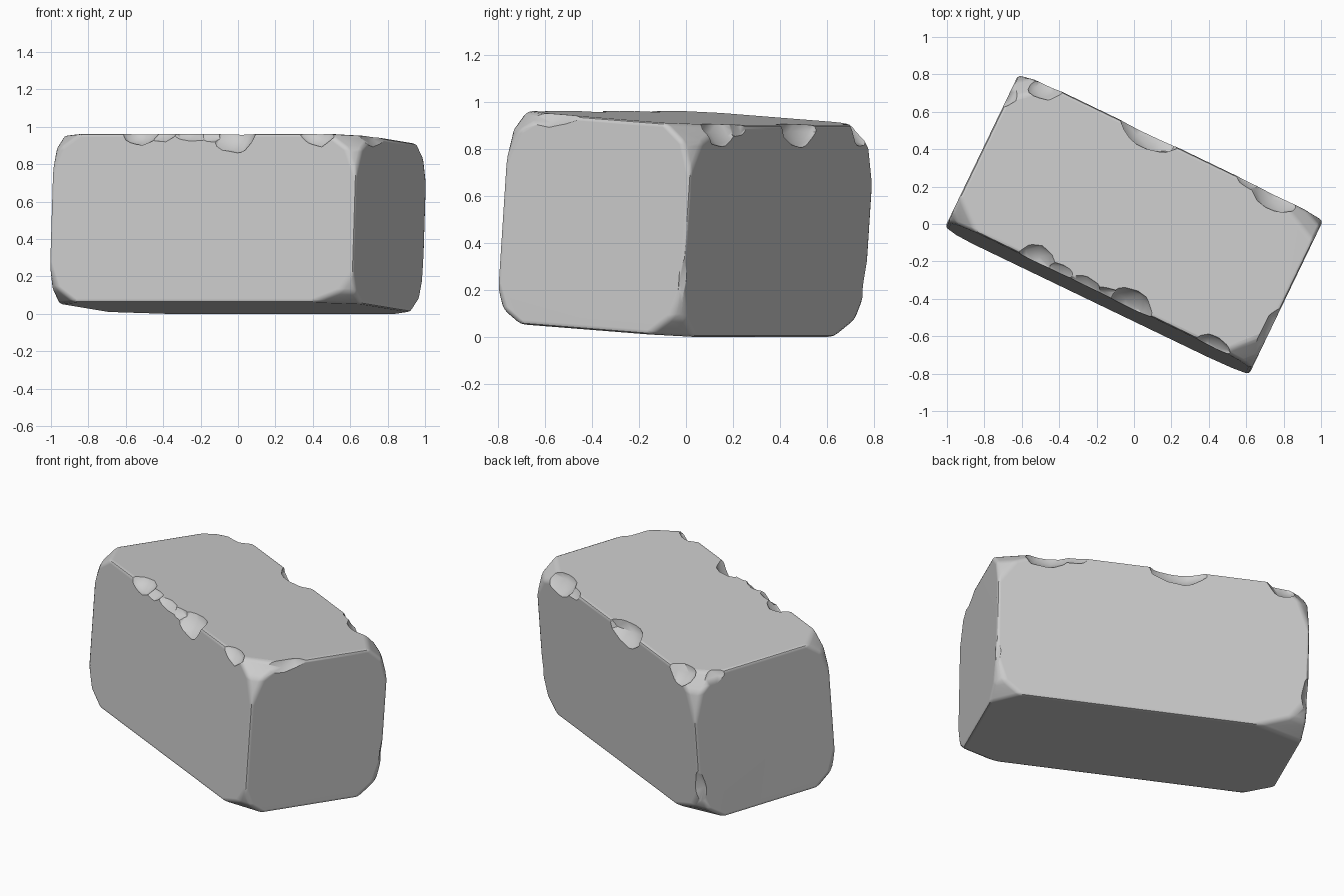
import bpy, bmesh, math, random
from mathutils import Vector, Matrix

random.seed(4)
if "Cube" in bpy.data.objects:
    bpy.data.objects.remove(bpy.data.objects["Cube"])

HALF = Vector((0.903, 0.44, 0.4525))
PLACE = (Matrix.Rotation(math.radians(-25.7), 4, 'Z')
         @ Matrix.Rotation(math.radians(-4.1), 4, 'X'))

stone = bpy.data.materials.new("grey stone")
stone.use_nodes = True
stone.diffuse_color = (0.6, 0.6, 0.6, 1)
stone.node_tree.nodes["Principled BSDF"].inputs["Base Color"].default_value = (0.6, 0.6, 0.6, 1)


def make_object(name, bm):
    mesh = bpy.data.meshes.new(name)
    bm.to_mesh(mesh)
    bm.free()
    mesh.materials.append(stone)
    ob = bpy.data.objects.new(name, mesh)
    bpy.context.collection.objects.link(ob)
    return ob


def cut_corner(bm, signs, lengths):
    """Slice one corner off along a plane meeting its three edges."""
    normal = Vector([s / d for s, d in zip(signs, lengths)])
    point = Vector([s * h for s, h in zip(signs, HALF)])
    point.x -= signs[0] * lengths[0]
    cut = bmesh.ops.bisect_plane(bm, geom=bm.verts[:] + bm.edges[:] + bm.faces[:],
                                 plane_co=point, plane_no=normal, clear_outer=True)
    rim = [g for g in cut["geom_cut"] if isinstance(g, bmesh.types.BMEdge)]
    bmesh.ops.contextual_create(bm, geom=rim)


# Block with each corner worn down by two slices
bm = bmesh.new()
bmesh.ops.create_cube(bm, size=2, matrix=Matrix.Diagonal((*HALF, 1)))
worn = {(1, 1, 1): (0.24, 0.11, 0.17), (-1, 1, -1): (0.24, 0.12, 0.17),
        (1, -1, -1): (0.19, 0.1, 0.13), (-1, 1, 1): (0.16, 0.13, 0.22),
        (1, -1, 1): (0.14, 0.15, 0.18), (1, 1, -1): (0.12, 0.12, 0.18)}
for sx in (-1, 1):
    for sy in (-1, 1):
        for sz in (-1, 1):
            du, dv, dz = worn.get((sx, sy, sz), (0.13, 0.11, 0.17))
            for flat, tall in ((1.25, 0.65), (0.65, 1.25)):
                cut_corner(bm, (sx, sy, sz), (du * flat, dv * flat, dz * tall))
bmesh.ops.recalc_face_normals(bm, faces=bm.faces[:])
block = make_object("stone_block", bm)

# Soften the worn edges before chipping
bevel = block.modifiers.new("edge wear", 'BEVEL')
bevel.width, bevel.segments = 0.02, 2
bevel.limit_method, bevel.angle_limit = 'ANGLE', math.radians(12)

# Chips knocked out of the edges: centre as a share of the half size, then radii
chips = [
    ((0.18, -1.07, 1.06), (0.14, 0.14, 0.14)),
    ((0.06, -1.06, 1.05), (0.12, 0.08, 0.08)),
    ((-0.1, -1.06, 1.05), (0.13, 0.08, 0.075)),
    ((-0.42, -1.07, 1.05), (0.13, 0.12, 0.09)),
    ((-0.28, -1.06, 1.05), (0.12, 0.08, 0.07)),
    ((0.74, -1.06, 1.04), (0.12, 0.09, 0.09)),
    ((-0.15, 1.09, 1.07), (0.2, 0.13, 0.14)),
    ((0.68, 1.09, 1.07), (0.17, 0.13, 0.13)),
    ((0.54, 1.06, 1.05), (0.13, 0.07, 0.08)),
    ((-0.84, 1.06, 1.05), (0.12, 0.12, 0.11)),
    ((-1.03, 0.75, 1.04), (0.08, 0.13, 0.09)),
    ((1.04, -0.55, 1.05), (0.09, 0.16, 0.09)),
    ((-1.04, 1.08, -0.5), (0.08, 0.09, 0.18)),
    ((1.03, 1.06, -0.5), (0.06, 0.06, 0.2)),
]
cutters = []
for share, radii in chips:
    bm = bmesh.new()
    bmesh.ops.create_icosphere(bm, subdivisions=2, radius=1)
    for v in bm.verts:
        v.co *= random.uniform(0.9, 1.1)
    centre = Vector([s * h for s, h in zip(share, HALF)])
    spin = Matrix.Rotation(random.uniform(-0.3, 0.3), 4, 'Y')
    bm.transform(Matrix.Translation(centre) @ Matrix.Diagonal((*radii, 1)) @ spin)
    cutter = make_object("chip_cutter", bm)
    cutter.hide_render = True
    cutters.append(cutter)
    boolean = block.modifiers.new("chip", 'BOOLEAN')
    boolean.operation, boolean.solver, boolean.object = 'DIFFERENCE', 'EXACT', cutter

# Bake the wear, then drop the cutters
bpy.context.view_layer.update()
baked = bpy.data.meshes.new_from_object(block.evaluated_get(bpy.context.evaluated_depsgraph_get()))
block.modifiers.clear()
block.data = baked
for cutter in cutters:
    bpy.data.objects.remove(cutter)

# Lay the block at its tilted resting angle and shade it
baked.transform(PLACE)
low = min(v.co.z for v in baked.vertices)
baked.transform(Matrix.Translation((0, 0, -low)))
bpy.ops.object.select_all(action='DESELECT')
block.select_set(True)
bpy.context.view_layer.objects.active = block
bpy.ops.object.shade_smooth_by_angle(angle=math.radians(40))
weighted = block.modifiers.new("even shading", 'WEIGHTED_NORMAL')
weighted.keep_sharp = True
